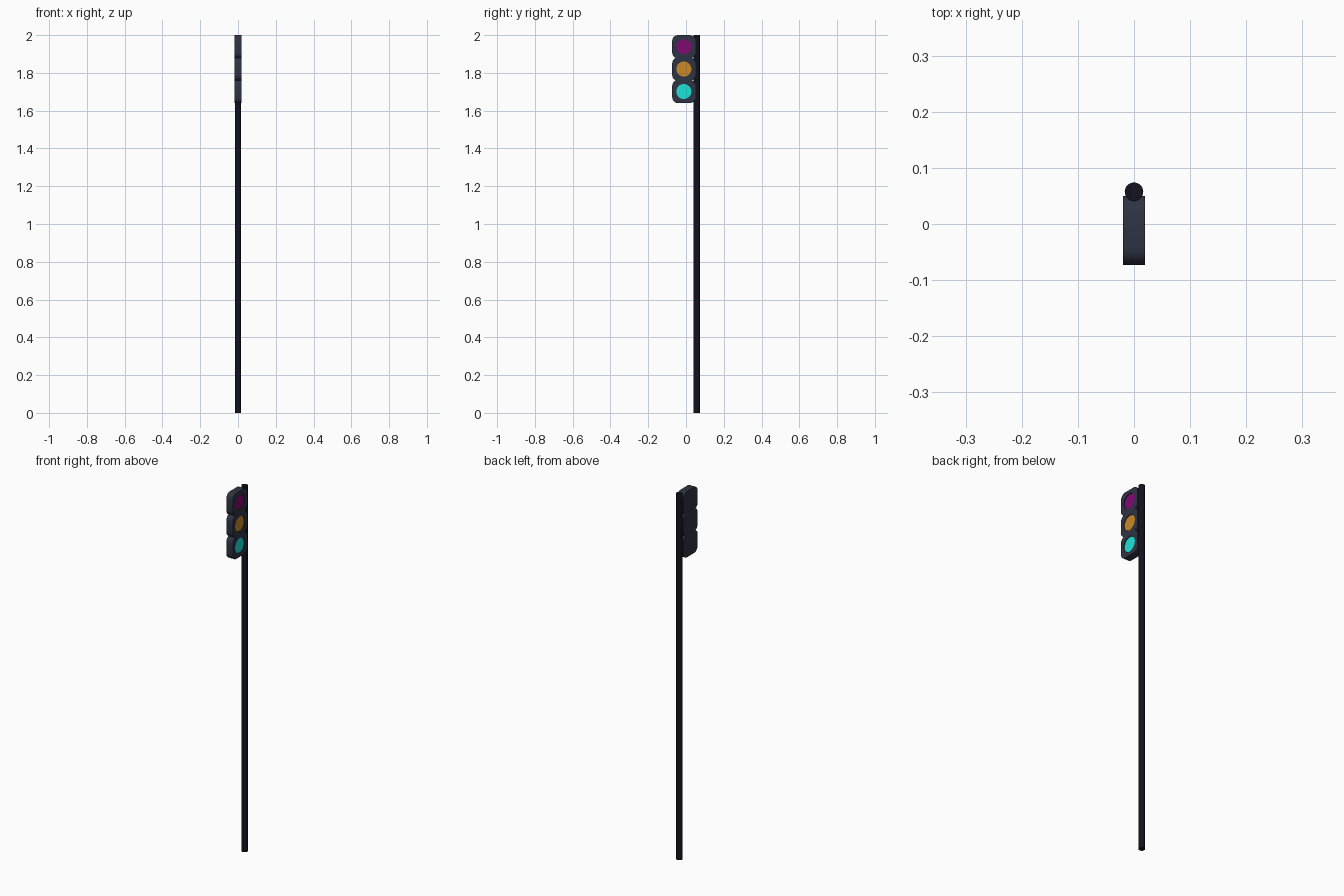
import bpy, bmesh
from math import sin, cos, pi

if "Cube" in bpy.data.objects:
    bpy.data.objects.remove(bpy.data.objects["Cube"])

def mat(name, rgb):
    m = bpy.data.materials.new(name)
    m.diffuse_color = (*rgb, 1)
    m.use_nodes = True
    m.node_tree.nodes["Principled BSDF"].inputs["Base Color"].default_value = m.diffuse_color
    return m

def finish(bm, name, material):
    bmesh.ops.recalc_face_normals(bm, faces=bm.faces)
    me = bpy.data.meshes.new(name)
    bm.to_mesh(me)
    bm.free()
    ob = bpy.data.objects.new(name, me)
    bpy.context.collection.objects.link(ob)
    me.materials.append(material)
    bpy.context.view_layer.objects.active = ob
    ob.select_set(True)
    bpy.ops.object.shade_smooth_by_angle(angle=0.5)
    ob.select_set(False)
    return ob

def ring(bm, x, pts):
    return [bm.verts.new((x, y, z)) for y, z in pts]

def bridge(bm, a, b):
    n = len(a)
    for i in range(n):
        bm.faces.new((a[i], a[(i + 1) % n], b[(i + 1) % n], b[i]))

HALF, CORNER, LENS, CY = 0.0615, 0.03, 0.041, -0.0115
SEG = 6

def outline(z):
    # rounded square, six points per corner
    pts = []
    for k in range(4):
        sy, sz = [(1, 1), (-1, 1), (-1, -1), (1, -1)][k]
        for j in range(SEG):
            a = k * pi / 2 + j * pi / 2 / (SEG - 1)
            c = HALF - CORNER
            pts.append((CY + sy * c + CORNER * cos(a), z + sz * c + CORNER * sin(a)))
    return pts

def circle(z, r):
    return [(CY + r * cos((i + 0.5) * pi / 12), z + r * sin((i + 0.5) * pi / 12)) for i in range(24)]

housing_mat = mat("housing_slate", (0.028, 0.034, 0.055))
pole_mat = mat("pole_black", (0.006, 0.006, 0.013))
lamps = [("top", 1.9385, (0.22, 0.003, 0.17)),
         ("middle", 1.82, (0.6, 0.25, 0.02)),
         ("bottom", 1.7015, (0.012, 0.76, 0.69))]

for label, z, colour in lamps:
    # housing section with a shallow round recess
    bm = bmesh.new()
    back = ring(bm, -0.0195, outline(z))
    front = ring(bm, 0.0195, outline(z))
    rim = ring(bm, 0.0195, circle(z, LENS))
    floor = ring(bm, 0.012, circle(z, LENS))
    bm.faces.new(back)
    bridge(bm, back, front)
    bridge(bm, front, rim)
    bridge(bm, rim, floor)
    bm.faces.new(floor)
    finish(bm, label + "_housing", housing_mat)

    # coloured lens sitting in the recess
    bm = bmesh.new()
    a = ring(bm, 0.011, circle(z, LENS - 0.001))
    b = ring(bm, 0.0165, circle(z, LENS - 0.001))
    bm.faces.new(a)
    bridge(bm, a, b)
    bm.faces.new(b)
    finish(bm, label + "_lens", mat(label + "_lens_colour", colour))

# round pole
bm = bmesh.new()
bmesh.ops.create_cone(bm, cap_ends=True, segments=32, radius1=0.0165, radius2=0.0165, depth=2)
bmesh.ops.translate(bm, verts=bm.verts, vec=(0, 0.0575, 1))
finish(bm, "pole", pole_mat)
